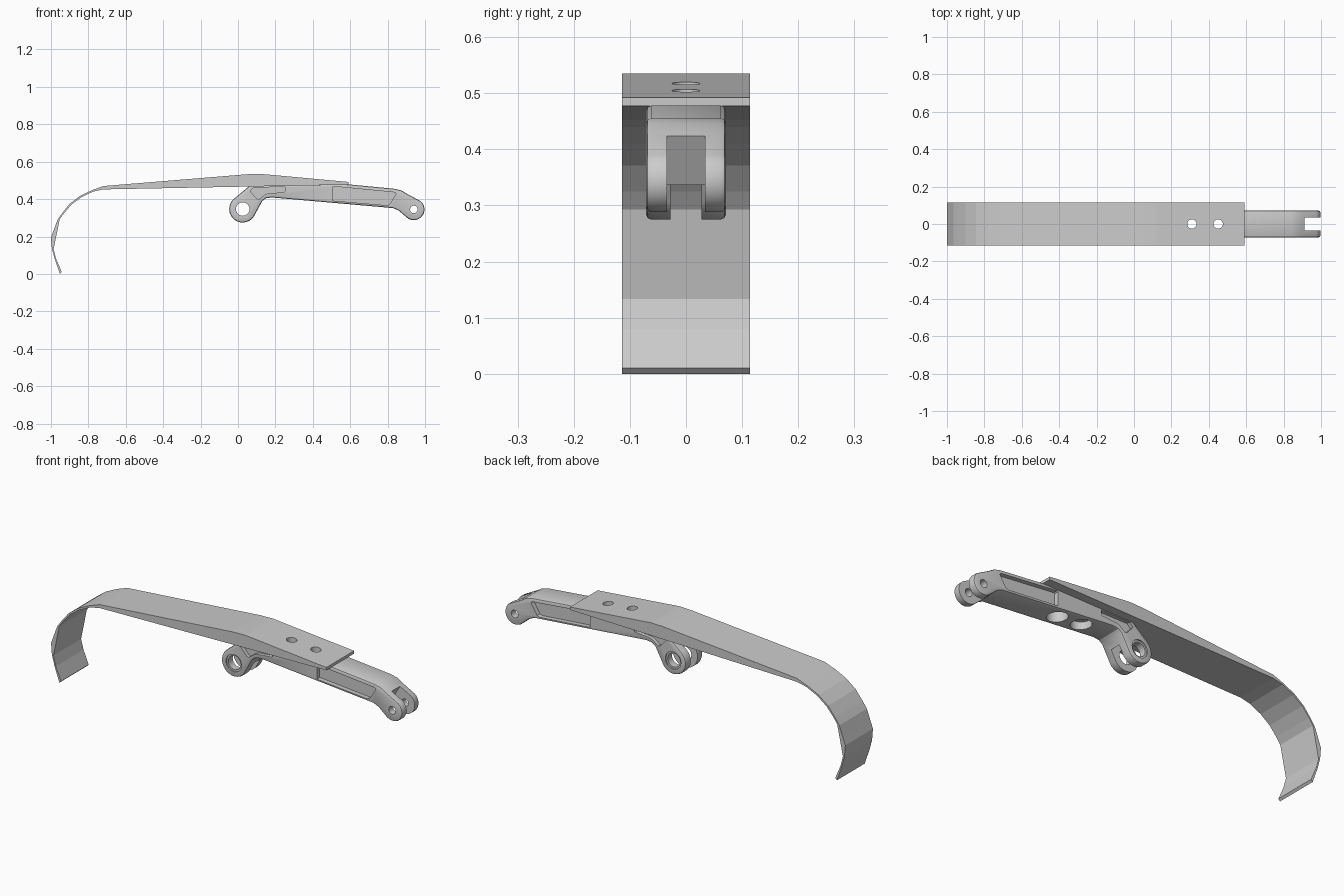
import bpy, bmesh
from math import cos, sin, radians

if "Cube" in bpy.data.objects:
    bpy.data.objects.remove(bpy.data.objects["Cube"])


def arc(cx, cz, r, a0, a1, n):
    return [(cx + r * cos(radians(a0 + (a1 - a0) * i / n)),
             cz + r * sin(radians(a0 + (a1 - a0) * i / n))) for i in range(n + 1)]


def prism(name, pts, y0, y1):
    """Extrude an xz profile between two y planes."""
    bm = bmesh.new()
    face = bm.faces.new([bm.verts.new((x, y0, z)) for x, z in pts])
    ext = bmesh.ops.extrude_face_region(bm, geom=[face])
    verts = [v for v in ext["geom"] if isinstance(v, bmesh.types.BMVert)]
    bmesh.ops.translate(bm, verts=verts, vec=(0, y1 - y0, 0))
    bmesh.ops.recalc_face_normals(bm, faces=bm.faces)
    me = bpy.data.meshes.new(name)
    bm.to_mesh(me)
    bm.free()
    ob = bpy.data.objects.new(name, me)
    bpy.context.collection.objects.link(ob)
    return ob


def rod(x, r, z0, z1):
    bpy.ops.mesh.primitive_cylinder_add(vertices=32, radius=r, depth=z1 - z0,
                                        location=(x, 0, (z0 + z1) / 2))
    return bpy.context.object


def cut(target, cutter):
    cutter.name = "cutter"
    cutter.hide_render = True
    mod = target.modifiers.new("cut", "BOOLEAN")
    mod.operation = "DIFFERENCE"
    mod.solver = "EXACT"
    mod.object = cutter
    bpy.context.view_layer.objects.active = target
    bpy.context.view_layer.update()
    bpy.ops.object.modifier_apply(modifier=mod.name)
    bpy.data.objects.remove(cutter)


# Curved blade: arched top, flat underside, curled tail
outer = [(0.59, 0.492), (0.12, 0.535), (0.05, 0.533), (-0.72, 0.47), (-0.78, 0.448),
         (-0.845, 0.417), (-0.9, 0.375), (-0.94, 0.325), (-0.965, 0.29), (-0.985, 0.235),
         (-1.0, 0.195), (-0.995, 0.135), (-0.98, 0.08), (-0.952, 0.0)]
inner = [(-0.942, 0.01), (-0.972, 0.08), (-0.986, 0.133), (-0.953, 0.293), (-0.93, 0.325),
         (-0.89, 0.371), (-0.838, 0.41), (-0.775, 0.44), (-0.72, 0.452), (0.2, 0.47),
         (0.59, 0.477)]
blade = prism("curved_blade", outer + inner, -0.114, 0.114)

# Lever arm with a rounded boss at each end
LB, RB = (0.025, 0.347), (0.94, 0.345)
profile = (arc(*LB, 0.072, 132, 325, 24)
           + [(0.13, 0.39), (0.15, 0.405), (0.18, 0.409), (0.83, 0.352), (0.86, 0.338)]
           + arc(*RB, 0.057, 228, 412, 20)
           + [(0.9, 0.43), (0.875, 0.446), (0.84, 0.455), (0.6, 0.478), (0.065, 0.474)])
arm = prism("lever_arm", profile, -0.071, 0.071)
bev = arm.modifiers.new("bevel", "BEVEL")
bev.width = 0.009
bev.segments = 2
bev.limit_method = "ANGLE"
bev.angle_limit = radians(60)
bpy.context.view_layer.objects.active = arm
bpy.ops.object.modifier_apply(modifier="bevel")

# Fork slots
cut(arm, prism("slot", [(0.922, 0.5), (0.915, 0.43), (0.855, 0.325), (0.87, 0.25),
                        (1.1, 0.25), (1.1, 0.5)], -0.034, 0.034))
cut(arm, prism("slot", [(-0.2, 0.44), (0.01, 0.44), (0.06, 0.425), (0.1, 0.385),
                        (0.115, 0.34), (0.1, 0.2), (-0.2, 0.2)], -0.028, 0.028))

# Pivot holes with shallow counterbores
for c, r in ((LB, 0.036), (RB, 0.02)):
    cut(arm, prism("hole", arc(*c, r, 0, 348.75, 31), -0.2, 0.2))
    if c is LB:
        for s in (-1, 1):
            cut(arm, prism("counterbore", arc(*c, 0.045, 0, 348.75, 31), s * 0.064, s * 0.2))

# Side pockets, same on both sides
long_pocket = [(0.505, 0.463), (0.51, 0.468), (0.84, 0.436), (0.845, 0.428),
               (0.81, 0.372), (0.795, 0.367), (0.505, 0.392)]
short_pocket = [(0.065, 0.443), (0.1, 0.403), (0.112, 0.4), (0.145, 0.425), (0.16, 0.43),
                (0.245, 0.437), (0.25, 0.442), (0.25, 0.464), (0.085, 0.463)]
for s in (-1, 1):
    cut(arm, prism("pocket", long_pocket, s * 0.047, s * 0.2))
    cut(arm, prism("pocket", short_pocket, s * 0.052, s * 0.2))

# Bolt holes through blade and arm, wide counterbores below
for x in (0.31, 0.45):
    cut(blade, rod(x, 0.025, 0.3, 0.7))
    cut(arm, rod(x, 0.025, 0.3, 0.7))
    cut(arm, rod(x, 0.05, 0.3, 0.44))

# Smooth the round parts of the arm
bpy.ops.object.select_all(action="DESELECT")
arm.select_set(True)
bpy.context.view_layer.objects.active = arm
bpy.ops.object.shade_smooth_by_angle(angle=radians(25))
